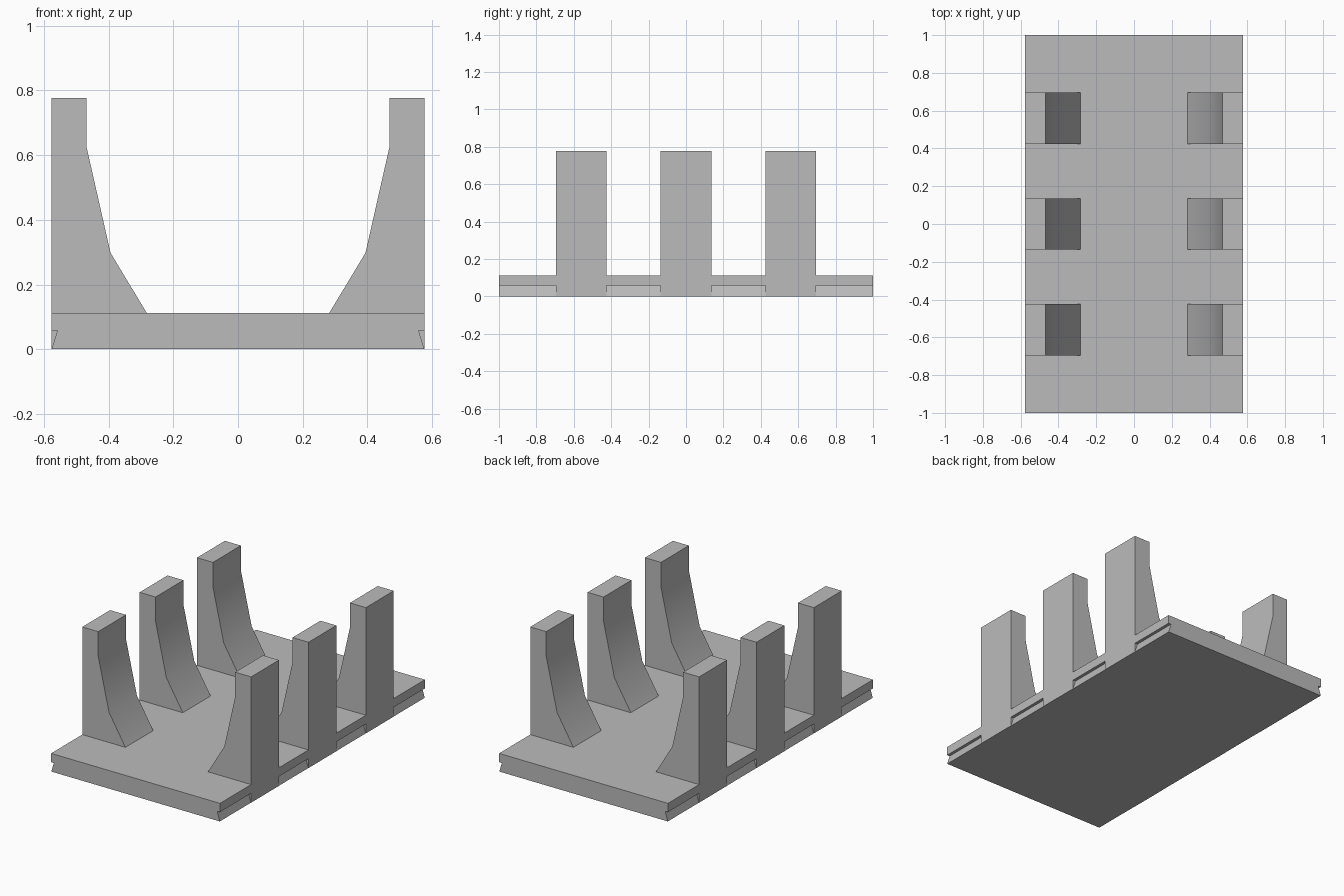
import bpy
import bmesh
import math

cube = bpy.data.objects.get("Cube")
if cube:
    bpy.data.objects.remove(cube, do_unlink=True)

HALF_W = 0.577      # half width of the plate
PLATE_H = 0.112     # plate thickness
TOP = 0.777         # top of the uprights
HALF_T = 0.136      # half depth of an upright
CENTRES = (-0.56, 0, 0.56)

grey = bpy.data.materials.new("mid_grey")
grey.use_nodes = True
grey.diffuse_color = (0.5, 0.5, 0.5, 1)
grey.node_tree.nodes["Principled BSDF"].inputs["Base Color"].default_value = (0.5, 0.5, 0.5, 1)


def add_prism(bm, profile, y0, y1, side=1):
    """Extrude an x-z profile from y0 to y1, mirrored in x when side is -1."""
    face = bm.faces.new([bm.verts.new((side * x, y0, z)) for x, z in profile])
    new = bmesh.ops.extrude_face_region(bm, geom=[face])["geom"]
    moved = [v for v in new if isinstance(v, bmesh.types.BMVert)]
    bmesh.ops.translate(bm, verts=moved, vec=(0, y1 - y0, 0))


def finish(bm, name):
    bmesh.ops.recalc_face_normals(bm, faces=bm.faces)
    mesh = bpy.data.meshes.new(name)
    bm.to_mesh(mesh)
    bm.free()
    mesh.materials.append(grey)
    obj = bpy.data.objects.new(name, mesh)
    bpy.context.collection.objects.link(obj)
    return obj


def activate(obj):
    bpy.ops.object.select_all(action="DESELECT")
    obj.select_set(True)
    bpy.context.view_layer.objects.active = obj


# Flat base plate
bm = bmesh.new()
add_prism(bm, [(-HALF_W, 0), (HALF_W, 0), (HALF_W, PLATE_H), (-HALF_W, PLATE_H)], -1, 1)
plate = finish(bm, "base_plate")

# Undercut grooves along both long sides, interrupted at the uprights
groove = [(0.62, 0.058), (0.558, 0.058), (0.576, 0), (0.582, -0.02), (0.62, -0.02)]
starts = [-1.05] + [c + HALF_T for c in CENTRES]
ends = [c - HALF_T for c in CENTRES] + [1.05]
bm = bmesh.new()
for side in (-1, 1):
    for y0, y1 in zip(starts, ends):
        add_prism(bm, groove, y0, y1, side)
cutter = finish(bm, "groove_cutter")
cutter.hide_render = True

cut = plate.modifiers.new("side_grooves", "BOOLEAN")
cut.operation = "DIFFERENCE"
cut.solver = "EXACT"
cut.object = cutter
activate(plate)
bpy.ops.object.modifier_apply(modifier=cut.name)
bpy.data.objects.remove(cutter, do_unlink=True)

# Three pairs of uprights with flared inner faces
upright = [(HALF_W, PLATE_H), (0.282, PLATE_H), (0.394, 0.298),
           (0.468, 0.625), (0.468, TOP), (HALF_W, TOP)]
for side, side_name in ((1, "left"), (-1, "right")):
    for y, place in zip(CENTRES, ("front", "middle", "back")):
        bm = bmesh.new()
        add_prism(bm, upright, y - HALF_T, y + HALF_T, side)
        post = finish(bm, f"{place}_{side_name}_upright")
        activate(post)
        bpy.ops.object.shade_smooth_by_angle(angle=math.radians(30))
